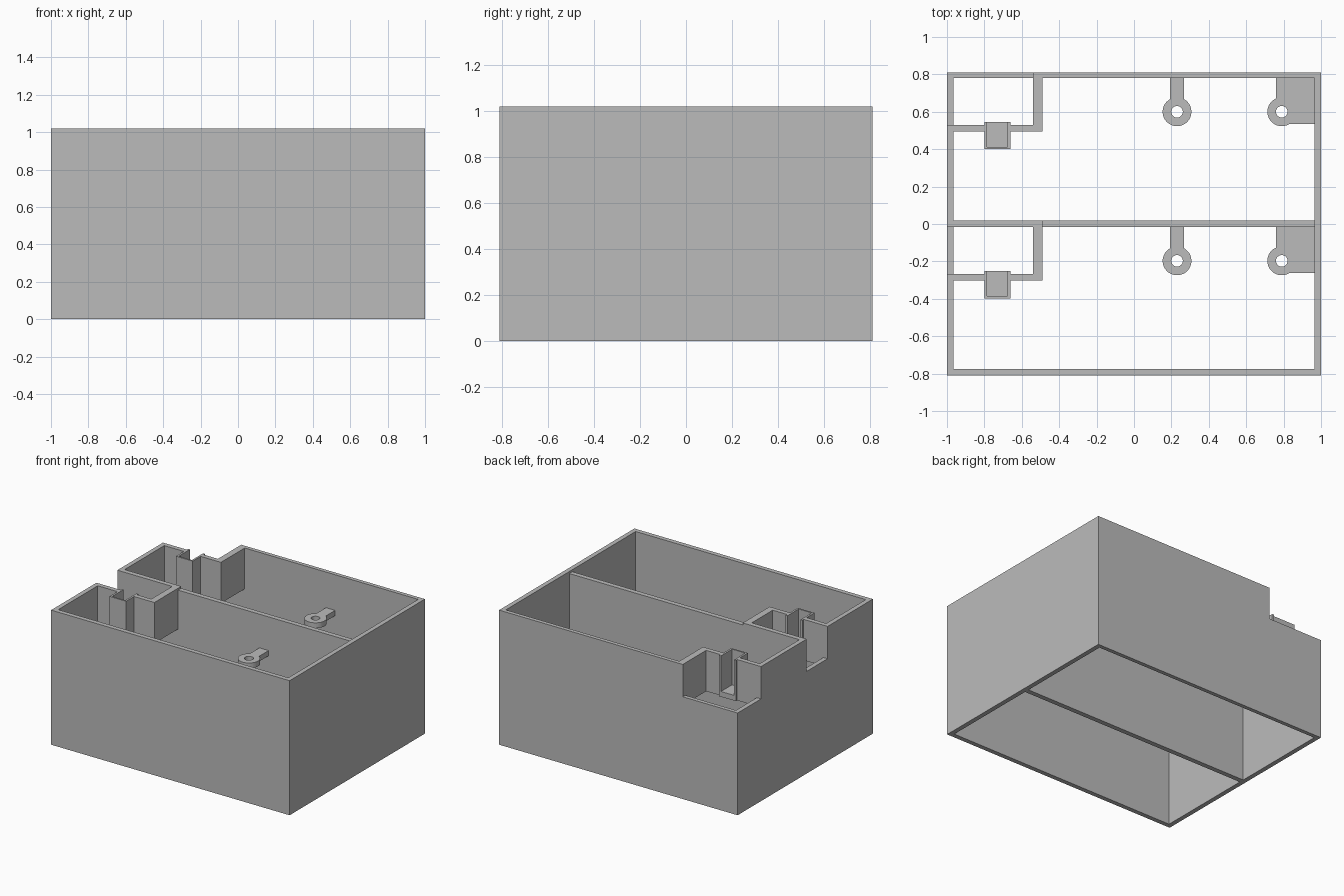
import bpy
import bmesh
from math import cos, sin, radians

if "Cube" in bpy.data.objects:
    bpy.data.objects.remove(bpy.data.objects["Cube"], do_unlink=True)

HEIGHT = 1.02
BASE = 0.71          # underside of the fittings
SHELF = 0.75         # top of the mounting tabs
NOTCH = 0.775        # height of the lowered walls
BACK = 0.78          # inner face of the back wall
SIDE = 0.965         # inner face of the side walls
PITCH = 0.797        # spacing of the two bays

grey = bpy.data.materials.new("plain_grey")
grey.use_nodes = True
grey.diffuse_color = (0.5, 0.5, 0.5, 1)
grey.node_tree.nodes["Principled BSDF"].inputs["Base Color"].default_value = (0.5, 0.5, 0.5, 1)


def prism(name, outline, z0, z1):
    """Extrude a flat outline from z0 to z1."""
    bm = bmesh.new()
    face = bm.faces.new([bm.verts.new((x, y, z0)) for x, y in outline])
    top = bmesh.ops.extrude_face_region(bm, geom=[face])["geom"]
    verts = [g for g in top if isinstance(g, bmesh.types.BMVert)]
    bmesh.ops.translate(bm, verts=verts, vec=(0, 0, z1 - z0))
    bmesh.ops.recalc_face_normals(bm, faces=bm.faces)
    mesh = bpy.data.meshes.new(name)
    bm.to_mesh(mesh)
    bm.free()
    mesh.materials.append(grey)
    obj = bpy.data.objects.new(name, mesh)
    bpy.context.collection.objects.link(obj)
    return obj


def box(name, x0, x1, y0, y1, z0, z1):
    return prism(name, [(x0, y0), (x1, y0), (x1, y1), (x0, y1)], z0, z1)


def cut(obj, cutter):
    """Subtract a cutter, then remove it."""
    cutter.hide_render = True
    mod = obj.modifiers.new("cut", "BOOLEAN")
    mod.operation = "DIFFERENCE"
    mod.solver = "EXACT"
    mod.object = cutter
    bpy.context.view_layer.objects.active = obj
    bpy.ops.object.modifier_apply(modifier=mod.name)
    bpy.data.objects.remove(cutter, do_unlink=True)


def arc(cx, cy, r, a0, a1, steps):
    angles = [radians(a0 + (a1 - a0) * i / steps) for i in range(steps + 1)]
    return [(cx + r * cos(a), cy + r * sin(a)) for a in angles]


def mount(name, cx, cy, a0, a1, corners):
    """Round eyelet joined to the wall by a tab."""
    tab = prism(name, arc(cx, cy, 0.077, a0, a1, 32) + corners, BASE, SHELF)
    cut(tab, prism("hole", arc(cx, cy, 0.031, 0, 348.75, 31), 0.5, 0.9))


# Outer shell: two open bays, lowered corner walls, slightly lower divider
shell = box("shell", -1, 1, -0.81, 0.81, 0, HEIGHT)
for y0, y1 in ((0.02, BACK), (-0.775, -0.017)):
    cut(shell, box("bay", -SIDE, SIDE, y0, y1, -0.5, 1.5))
cut(shell, box("corner_notch", -1.2, -0.54, 0.53, 1.2, NOTCH, 1.5))
cut(shell, box("side_notch", -1.2, -0.9, 0.53 - PITCH, BACK - PITCH, NOTCH, 1.5))
cut(shell, box("divider_step", -0.49, SIDE, -0.1, 0.1, 1.005, 1.5))

for bay, shift in (("rear", 0), ("front", -PITCH)):
    # Cable nook: L-shaped wall with a narrow U-shaped clip channel
    nook = [(-SIDE, 0.53), (-0.80, 0.53), (-0.80, 0.545), (-0.785, 0.545),
            (-0.785, 0.412), (-0.675, 0.412), (-0.675, 0.545), (-0.66, 0.545),
            (-0.66, 0.53), (-0.54, 0.53), (-0.54, BACK), (-0.49, BACK),
            (-0.49, 0.495), (-0.66, 0.495), (-0.66, 0.40), (-0.80, 0.40),
            (-0.80, 0.495), (-SIDE, 0.495)]
    prism(bay + "_nook_wall", [(x, y + shift) for x, y in nook], BASE, HEIGHT)
    box(bay + "_channel_floor", -0.785, -0.675, 0.412 + shift, 0.545 + shift, BASE, SHELF)

    # Screw mounts: one on a strip, one on a corner plate
    cy, wall = 0.6 + shift, BACK + shift
    mount(bay + "_strip_mount", 0.23, cy, 120, 420, [(0.2685, wall), (0.1915, wall)])
    low = cy + 0.077 * sin(radians(302))
    mount(bay + "_corner_mount", 0.79, cy, 113, 302,
          [(SIDE, low), (SIDE, wall), (0.76, wall)])
